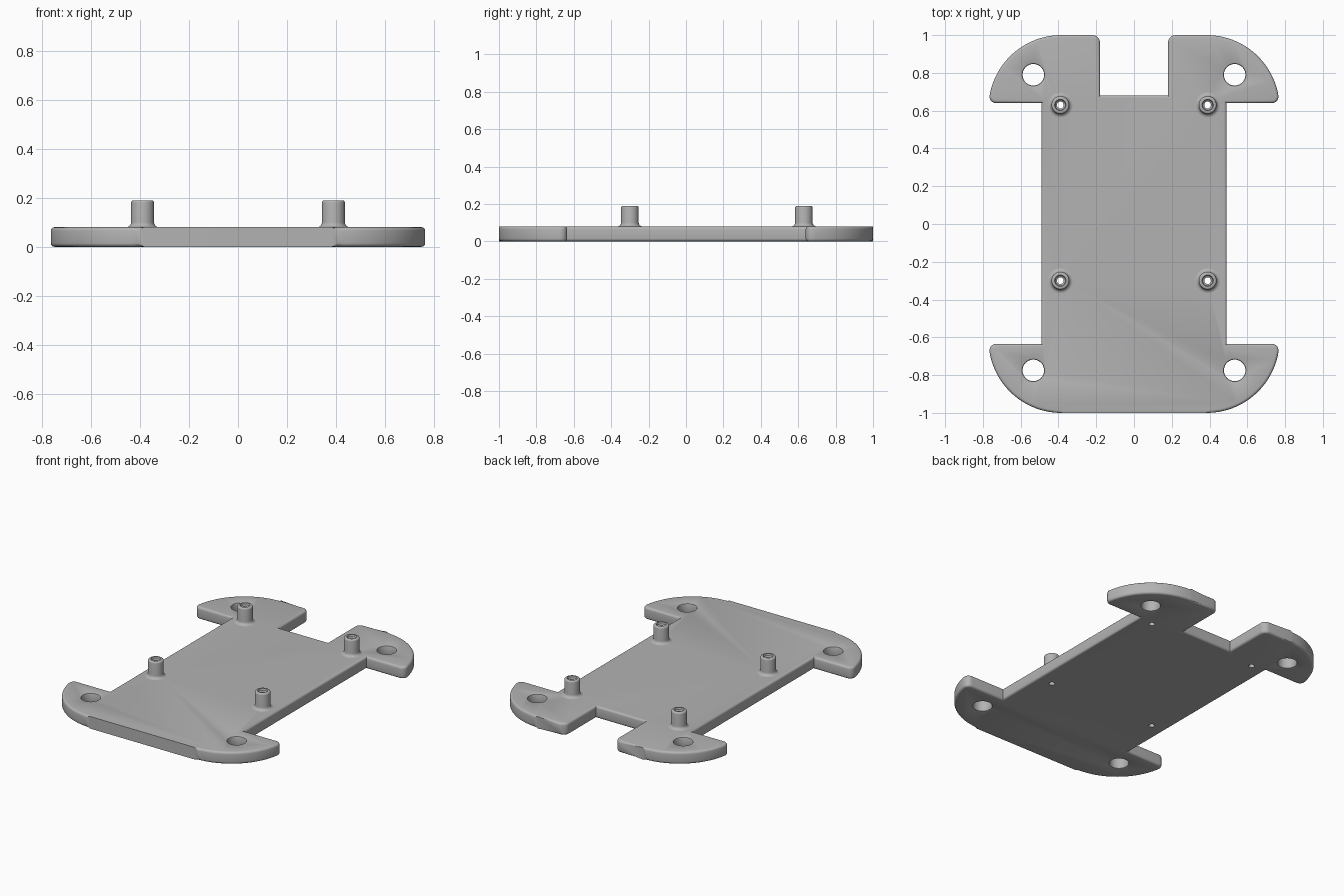
import bpy
import bmesh
from math import sin, cos, radians

cube = bpy.data.objects.get("Cube")
if cube:
    bpy.data.objects.remove(cube)

grey = bpy.data.materials.new("plain grey")
grey.use_nodes = True
grey.diffuse_color = (0.45, 0.45, 0.45, 1)
grey.node_tree.nodes["Principled BSDF"].inputs["Base Color"].default_value = grey.diffuse_color

THICK = 0.08
TOP = 0.19


def arc(cx, cy, r, start, end, steps):
    """Points along an arc, angles in degrees."""
    angles = [radians(start + (end - start) * i / steps) for i in range(steps + 1)]
    return [(cx + r * cos(a), cy + r * sin(a)) for a in angles]


def finish(name, bm, location=(0, 0, 0)):
    bmesh.ops.recalc_face_normals(bm, faces=bm.faces)
    mesh = bpy.data.meshes.new(name)
    bm.to_mesh(mesh)
    bm.free()
    mesh.materials.append(grey)
    ob = bpy.data.objects.new(name, mesh)
    ob.location = location
    bpy.context.collection.objects.link(ob)
    return ob


def lathe(name, profile, location, closed=False, sides=40):
    """Spin a (radius, height) profile about z; a closed one makes a tube."""
    bm = bmesh.new()
    rings = [[bm.verts.new((r * cos(radians(360 * i / sides)),
                            r * sin(radians(360 * i / sides)), z))
              for i in range(sides)] for r, z in profile]
    pairs = list(zip(rings, rings[1:]))
    if closed:
        pairs.append((rings[-1], rings[0]))
    else:
        bm.faces.new(rings[0])
        bm.faces.new(rings[-1])
    for a, b in pairs:
        for i in range(sides):
            j = (i + 1) % sides
            bm.faces.new((a[i], a[j], b[j], b[i]))
    return finish(name, bm, location)


def smooth(ob):
    bpy.ops.object.select_all(action='DESELECT')
    ob.select_set(True)
    bpy.context.view_layer.objects.active = ob
    bpy.ops.object.shade_smooth_by_angle(angle=radians(35))


# Base plate: half outline from the back notch round to the front, then mirrored
half = [(0.18, 0.68)]
half += arc(0.22, 0.96, 0.04, 180, 90, 6)
half += arc(0.385, 0.615, 0.385, 90, 9, 24)
half += arc(0.73, 0.675, 0.035, -10, -90, 6)
half += [(0.49, 0.64), (0.49, -0.635)]
half += arc(0.73, -0.67, 0.035, 90, 10, 6)
half += arc(0.385, -0.615, 0.385, -9, -90, 24)
outline = half + [(-x, y) for x, y in reversed(half)]

bm = bmesh.new()
base = bm.faces.new([bm.verts.new((x, y, 0)) for x, y in outline])
raised = bmesh.ops.extrude_face_region(bm, geom=[base], use_keep_orig=True)
for v in raised["geom"]:
    if isinstance(v, bmesh.types.BMVert):
        v.co.z = THICK
rims = [e for e in bm.edges if e.verts[0].co.z == e.verts[1].co.z]
bmesh.ops.bevel(bm, geom=rims, offset=0.015, segments=4, profile=0.5,
                affect='EDGES', clamp_overlap=False)
plate = finish("base_plate", bm)

# Cutters: wing holes with softened rims, and narrow screw holes
rim = 0.008
wing_hole = [(0.075, -0.01), (0.057 + rim, 0), (0.057 + rim * 0.3, rim * 0.3),
             (0.057, rim), (0.057, THICK - rim),
             (0.057 + rim * 0.3, THICK - rim * 0.3),
             (0.057 + rim, THICK), (0.075, THICK + 0.01)]
screw_hole = [(0.018, -0.01), (0.018, THICK + 0.01)]
posts = [(s * 0.39, y, 0) for s in (-1, 1) for y in (0.63, -0.3)]
holes = [(s * 0.533, y, 0) for s in (-1, 1) for y in (0.79, -0.775)]
cutters = [lathe("wing_hole_cutter", wing_hole, p) for p in holes]
cutters += [lathe("screw_hole_cutter", screw_hole, p) for p in posts]
bpy.context.view_layer.objects.active = plate
for cutter in cutters:
    cutter.hide_render = True
    mod = plate.modifiers.new("hole", 'BOOLEAN')
    mod.operation = 'DIFFERENCE'
    mod.solver = 'EXACT'
    mod.object = cutter
    bpy.ops.object.modifier_apply(modifier=mod.name)
for cutter in cutters:
    bpy.data.objects.remove(cutter)
smooth(plate)

# Hollow standoffs with a flared foot and a countersunk top
post_profile = [(0.018, THICK - 0.004), (0.067, THICK - 0.004)]
post_profile += arc(0.067, THICK + 0.02, 0.02, 270, 180, 6)
post_profile += arc(0.037, TOP - 0.01, 0.01, 0, 90, 4)
post_profile += [(0.03, TOP), (0.027, TOP - 0.012), (0.018, TOP - 0.018)]
for x, y, z in posts:
    side = "left" if x > 0 else "right"
    end = "back" if y > 0 else "front"
    smooth(lathe(f"{end}_{side}_standoff", post_profile, (x, y, z), closed=True))
